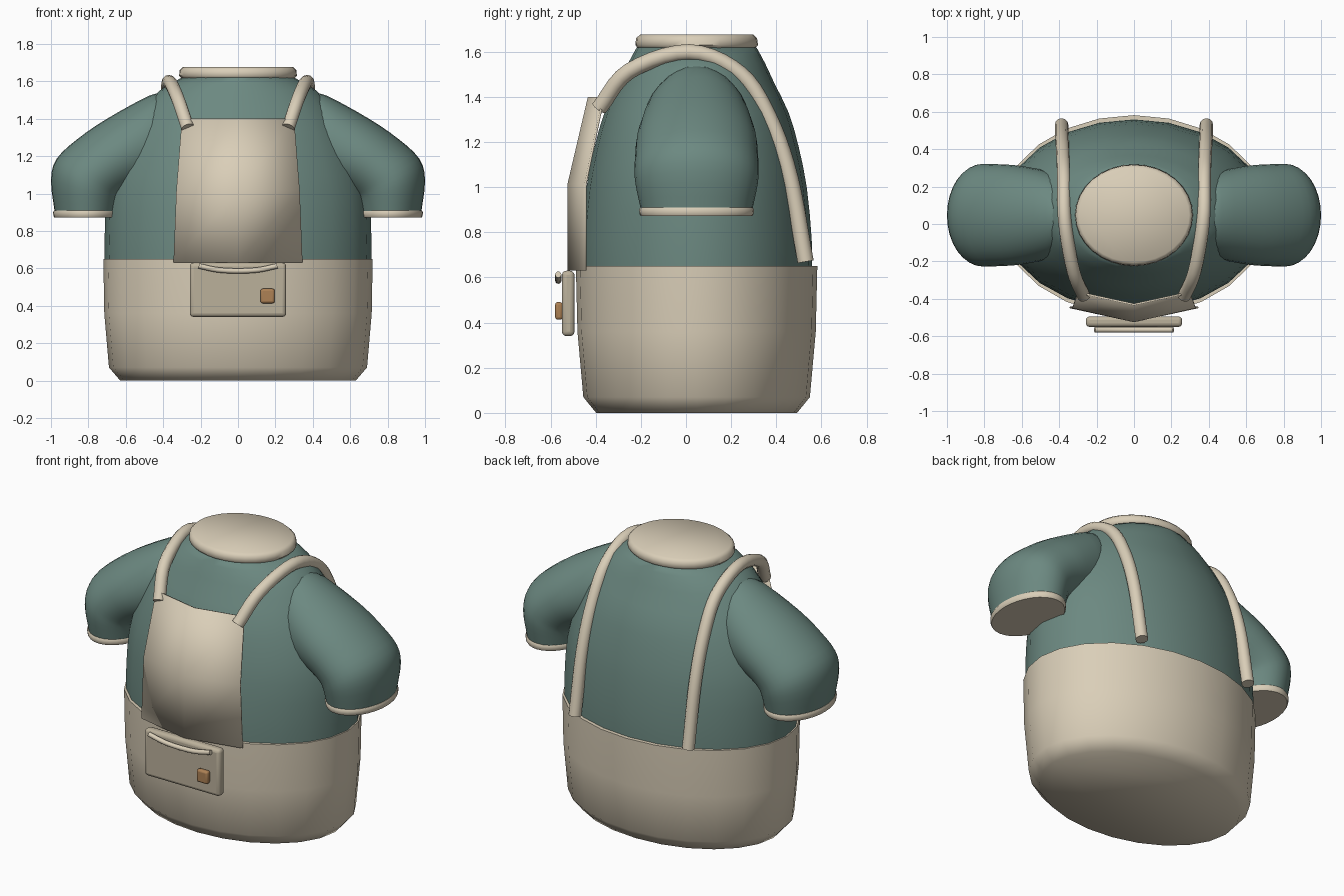
import bpy, math
from mathutils import Vector

if "Cube" in bpy.data.objects:
    bpy.data.objects.remove(bpy.data.objects["Cube"])

CY = 0.047  # body axis in y


def mat(name, rgb):
    m = bpy.data.materials.new(name)
    m.diffuse_color = (*rgb, 1)
    m.use_nodes = True
    m.node_tree.nodes["Principled BSDF"].inputs["Base Color"].default_value = m.diffuse_color
    return m


GREEN = mat("green_cloth", (0.15, 0.25, 0.22))
CREAM = mat("cream_cloth", (0.70, 0.62, 0.48))
TAN = mat("pocket_cloth", (0.50, 0.44, 0.33))
BROWN = mat("button_brown", (0.42, 0.22, 0.09))


def mesh_obj(name, verts, faces, material, angle=None):
    me = bpy.data.meshes.new(name)
    me.from_pydata(verts, [], faces)
    me.materials.append(material)
    ob = bpy.data.objects.new(name, me)
    bpy.context.collection.objects.link(ob)
    bpy.ops.object.select_all(action='DESELECT')
    ob.select_set(True)
    bpy.context.view_layer.objects.active = ob
    if angle:
        bpy.ops.object.shade_smooth_by_angle(angle=math.radians(angle))
    return ob


def smooth(points, steps):
    """Catmull-Rom resampling of a list of tuples."""
    p = [Vector(q) for q in points]
    p = [2 * p[0] - p[1]] + p + [2 * p[-1] - p[-2]]
    out = []
    for a, b, c, d in zip(p, p[1:], p[2:], p[3:]):
        for k in range(steps):
            t = k / steps
            out.append(0.5 * (2 * b + (c - a) * t + (2 * a - 5 * b + 4 * c - d) * t * t
                              + (3 * b - a - 3 * c + d) * t ** 3))
    return out + [p[-2]]


def loft(name, rings, n, material, angle):
    """Capped skin over rings given as (centre, half axis u, half axis v)."""
    verts = [c + u * math.cos(2 * math.pi * i / n) + v * math.sin(2 * math.pi * i / n)
             for c, u, v in rings for i in range(n)]
    faces = [(r * n + i, r * n + (i + 1) % n, (r + 1) * n + (i + 1) % n, (r + 1) * n + i)
             for r in range(len(rings) - 1) for i in range(n)]
    faces += [tuple(reversed(range(n))), tuple(range(len(verts) - n, len(verts)))]
    return mesh_obj(name, verts, faces, material, angle)


def ellipse_stack(name, profile, n, material, angle, cx=0):
    return loft(name, [(Vector((cx, CY, z)), Vector((rx, 0, 0)), Vector((0, ry, 0)))
                       for z, rx, ry in profile], n, material, angle)


def tube(name, points, radius, material):
    pts = smooth(points, 5)
    rings = []
    for i, p in enumerate(pts):
        t = (pts[min(i + 1, len(pts) - 1)] - pts[max(i - 1, 0)]).normalized()
        side = Vector((1, 0, 0)) if abs(t.x) < 0.8 else Vector((0, 1, 0))
        u = (side - t * side.dot(t)).normalized()
        rings.append((p, u * radius, t.cross(u) * radius))
    return loft(name, rings, 12, material, 50)


def rounded_box(name, centre, size, bevel, material):
    bpy.ops.mesh.primitive_cube_add(size=1, location=centre)
    ob = bpy.context.object
    ob.name = name
    ob.scale = size
    bpy.ops.object.transform_apply(location=False, rotation=False, scale=True)
    ob.data.materials.append(material)
    b = ob.modifiers.new("round", 'BEVEL')
    b.width, b.segments = bevel, 3
    bpy.ops.object.shade_smooth_by_angle(angle=math.radians(40))
    return ob


# Shirt body, trousers and collar
ellipse_stack("shirt_body", smooth(
    [(0.60, .712, .512), (0.77, .713, .510), (1.0, .70, .488), (1.18, .65, .452),
     (1.33, .58, .408), (1.46, .50, .345), (1.55, .42, .303), (1.62, .30, .265)], 2),
    24, GREEN, 60)
ellipse_stack("trousers",
              [(0, .63, .445), (.07, .69, .502), (.36, .715, .528), (.65, .72, .535)],
              24, CREAM, 60)
ellipse_stack("collar", [(1.61, .295, .255), (1.63, .315, .272), (1.66, .312, .268),
                         (1.677, .295, .25)], 32, CREAM, 50)

# Sleeve sections: outer x, z, inner x, z, half depth
SLEEVE = [(.38, 1.535, .40, 1.00, .20), (.47, 1.525, .45, 1.02, .235),
          (.70, 1.40, .53, 1.02, .265), (.86, 1.29, .58, 1.0, .272),
          (.97, 1.185, .61, .98, .275), (1.0, 1.07, .625, .96, .271),
          (.98, .90, .64, .90, .247)]
STRAP = [(.268, -.385, 1.35), (.325, -.25, 1.515), (.37, .015, 1.598), (.375, .24, 1.503),
         (.38, .37, 1.305), (.385, .462, 1.04), (.387, .53, .67)]
for s, side in ((-1, "left"), (1, "right")):
    rings = []
    for ox, oz, ix, iz, d in smooth(SLEEVE, 3):
        o, i = Vector((s * ox, CY, oz)), Vector((s * ix, CY, iz))
        rings.append(((o + i) / 2, (o - i) / 2, Vector((0, s * d, 0))))
    loft(side + "_sleeve", rings, 32, GREEN, 60)
    ellipse_stack(side + "_cuff", [(.872, .17, .247), (.88, .175, .252), (.90, .177, .255),
                                   (.91, .172, .249)], 32, CREAM, 50, cx=s * .812)
    tube(side + "_strap", [(s * x, y, z) for x, y, z in STRAP], .036, CREAM)

# Bib: thin creased panel, rows of z, half width, edge y, centre y
rows = [(.63, .345, -.45, -.525), (1.015, .33, -.45, -.525), (1.40, .30, -.37, -.435)]
verts = [v for z, w, e, c in rows for v in ((-w, e, z), (0, c, z), (w, e, z))]
bib = mesh_obj("bib", verts, [(r * 3 + k, r * 3 + k + 1, r * 3 + k + 4, r * 3 + k + 3)
                              for r in (0, 1) for k in (0, 1)], CREAM, 40)
sol = bib.modifiers.new("thickness", 'SOLIDIFY')
sol.thickness, sol.offset = .01, -1

# Front pouch with trim and button
rounded_box("pouch", (0, -.522, .485), (.515, .056, .29), .02, TAN)
tube("pouch_trim", [(-.21, -.566, .613), (-.11, -.566, .592), (0, -.566, .586),
                    (.11, -.566, .592), (.21, -.566, .613)], .014, CREAM)
rounded_box("pouch_button", (.158, -.563, .452), (.076, .034, .078), .012, BROWN)
